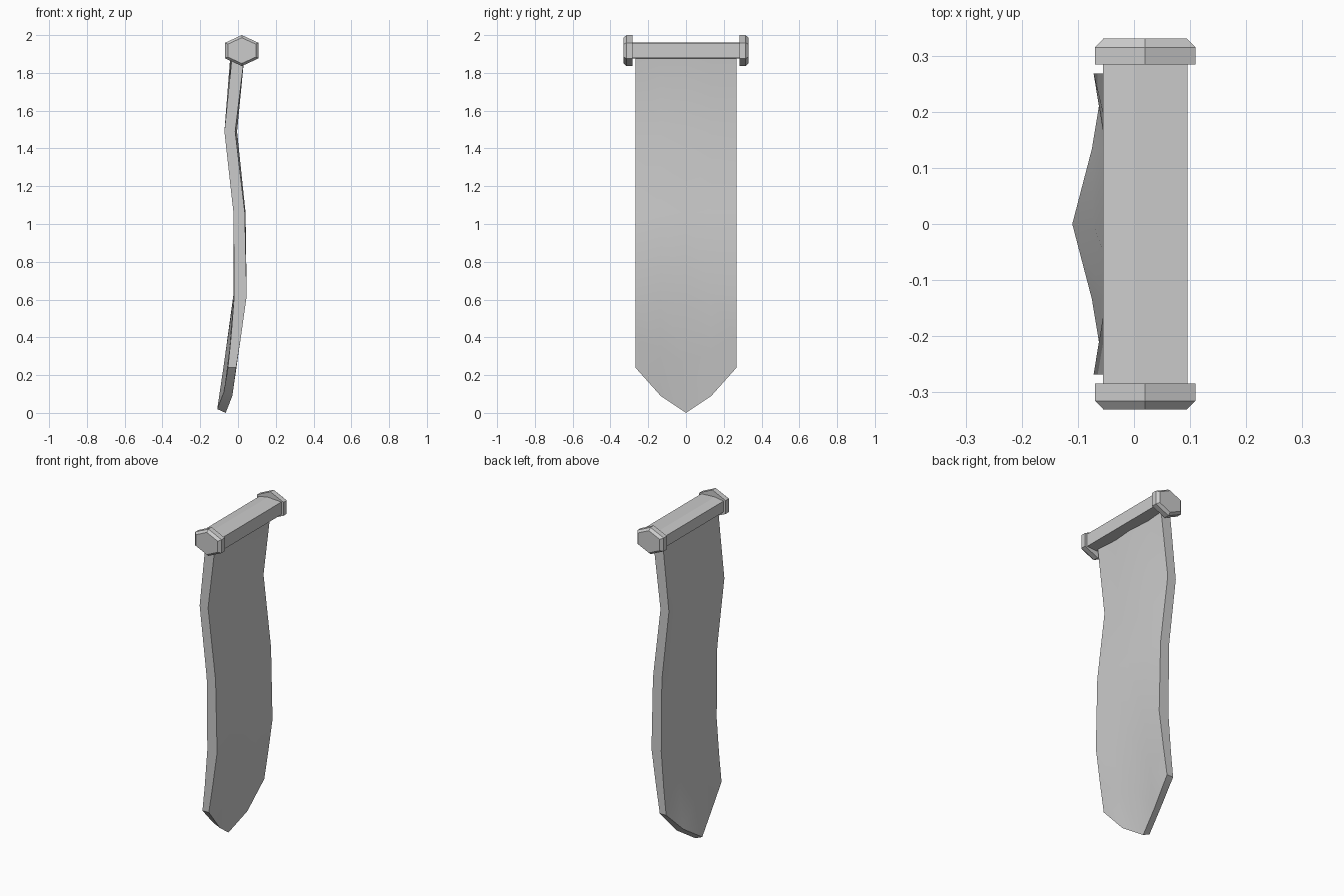
import bpy, bmesh, math

if "Cube" in bpy.data.objects:
    bpy.data.objects.remove(bpy.data.objects["Cube"])


def finish(bm, name, smooth=None):
    bmesh.ops.recalc_face_normals(bm, faces=bm.faces)
    mesh = bpy.data.meshes.new(name)
    bm.to_mesh(mesh)
    bm.free()
    ob = bpy.data.objects.new(name, mesh)
    bpy.context.collection.objects.link(ob)
    if smooth:
        bpy.context.view_layer.objects.active = ob
        ob.select_set(True)
        bpy.ops.object.shade_smooth_by_angle(angle=math.radians(smooth))
        ob.select_set(False)
    return ob


def loft(name, rings):
    # rings of (x, y, z) points joined by quads, capped at both ends
    bm = bmesh.new()
    loops = [[bm.verts.new(p) for p in ring] for ring in rings]
    n = len(loops[0])
    for a, b in zip(loops, loops[1:]):
        for i in range(n):
            j = (i + 1) % n
            bm.faces.new((a[i], a[j], b[j], b[i]))
    bm.faces.new(loops[0])
    bm.faces.new(loops[-1])
    return finish(bm, name)


# Crossbar with a flattened six-sided section
section = [(0.095, 1.88), (0.095, 1.957), (0.003, 1.962),
           (-0.055, 1.952), (-0.055, 1.885), (0.003, 1.875)]
loft("crossbar", [[(x, y, z) for x, z in section] for y in (-0.29, 0.29)])


# Hexagonal end caps, chamfered on the outside
def hexagon(y, s):
    return [(0.02 + 0.103 * s * math.sin(k * math.pi / 3), y,
             1.918 + 0.082 * s * math.cos(k * math.pi / 3)) for k in range(6)]


for side, label in ((-1, "front"), (1, "back")):
    loft(label + "_end_cap", [hexagon(side * 0.284, 1), hexagon(side * 0.315, 1),
                              hexagon(side * 0.331, 0.83)])

# Hanging cloth: each row holds (z, left x, right x) for centre, middle, edge
rows = [
    [(1.90, -0.03, 0.035), (1.90, -0.04, 0.025), (1.90, -0.03, 0.035)],
    [(1.49, -0.055, -0.005), (1.49, -0.05, -0.005), (1.49, -0.072, -0.015)],
    [(1.06, -0.02, 0.04), (1.06, -0.02, 0.04), (1.06, -0.024, 0.036)],
    [(0.62, -0.025, 0.035), (0.62, -0.022, 0.04), (0.62, -0.02, 0.046)],
    [(0.27, -0.073, -0.02), (0.32, -0.05, 0.0), (0.40, -0.037, 0.015)],
    [(0.0, -0.11, -0.065), (0.09, -0.075, -0.03), (0.24, -0.053, -0.01)],
]
bm = bmesh.new()
grids = []
for face in (1, 2):
    grid = []
    for r, row in enumerate(rows):
        lift = 0.02 if face == 1 and r == len(rows) - 1 else 0
        grid.append([bm.verts.new((row[abs(c)][face], c * 0.134,
                                   row[abs(c)][0] + lift * (abs(c) < 2)))
                     for c in range(-2, 3)])
    grids.append(grid)
    for a, b in zip(grid, grid[1:]):
        for i in range(4):
            bm.faces.new((a[i], a[i + 1], b[i + 1], b[i]))


# Close the rim around the two cloth faces
def rim(g):
    return g[0] + [r[-1] for r in g[1:-1]] + g[-1][::-1] + [r[0] for r in g[-2:0:-1]]


left, right = rim(grids[0]), rim(grids[1])
for i in range(len(left)):
    j = (i + 1) % len(left)
    bm.faces.new((left[i], left[j], right[j], right[i]))
finish(bm, "cloth", 35)
